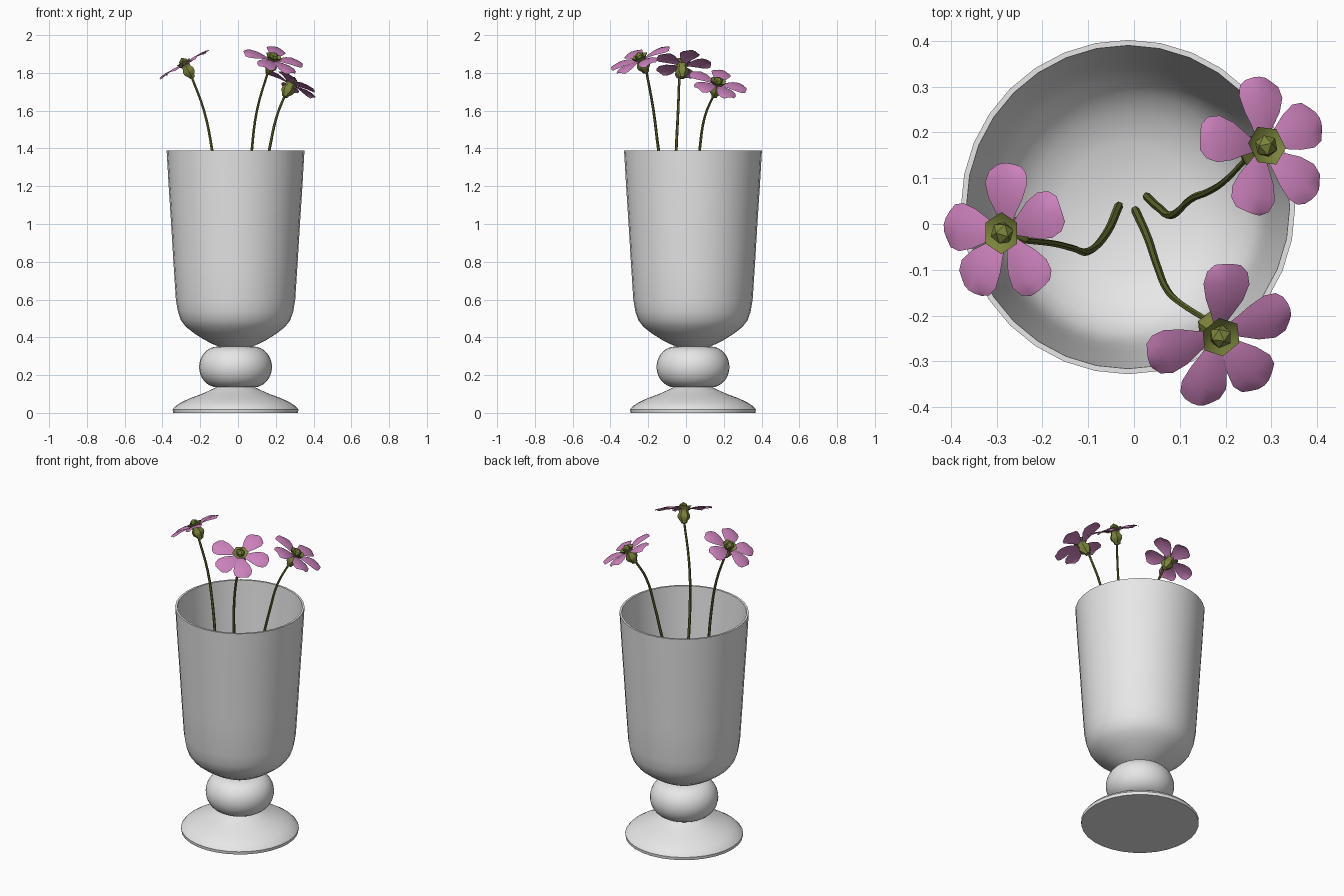
import bpy, bmesh, math
from mathutils import Vector

cube = bpy.data.objects.get("Cube")
if cube:
    bpy.data.objects.remove(cube, do_unlink=True)


def material(name, rgb):
    m = bpy.data.materials.new(name)
    m.use_nodes = True
    m.diffuse_color = (*rgb, 1)
    m.node_tree.nodes["Principled BSDF"].inputs["Base Color"].default_value = (*rgb, 1)
    return m


CERAMIC = material("pale_ceramic", (0.8, 0.8, 0.8))
PINK = material("petal_pink", (0.6, 0.22, 0.5))
GREEN = material("flower_green", (0.2, 0.23, 0.045))
STEM = material("stem_green", (0.12, 0.15, 0.03))


def finish(name, bm, mat, angle=0.8):
    mesh = bpy.data.meshes.new(name)
    bm.to_mesh(mesh)
    bm.free()
    obj = bpy.data.objects.new(name, mesh)
    bpy.context.collection.objects.link(obj)
    mesh.materials.append(mat)
    smooth(obj, angle)
    return obj


def smooth(obj, angle):
    bpy.ops.object.select_all(action="DESELECT")
    obj.select_set(True)
    bpy.context.view_layer.objects.active = obj
    bpy.ops.object.shade_smooth_by_angle(angle=angle)


def lathe(name, profile, centre, mat, sides=32):
    bm = bmesh.new()
    verts = [bm.verts.new((r, 0, z)) for r, z in profile]
    edges = [bm.edges.new(pair) for pair in zip(verts, verts[1:])]
    bmesh.ops.spin(bm, geom=verts + edges, cent=(0, 0, 0), axis=(0, 0, 1),
                   angle=math.tau, steps=sides)
    bmesh.ops.remove_doubles(bm, verts=bm.verts, dist=0.0005)
    bmesh.ops.recalc_face_normals(bm, faces=bm.faces)
    bmesh.ops.translate(bm, verts=bm.verts, vec=centre)
    return finish(name, bm, mat)


# Vase: foot, round knop and hollow bowl in one turned profile
foot = [(0, 0), (0.331, 0), (0.333, 0.018), (0.318, 0.036), (0.285, 0.057),
        (0.24, 0.078), (0.18, 0.1), (0.13, 0.122), (0.1, 0.137)]
knop = []
for i in range(1, 16):
    a = math.pi * (i / 16 - 0.5)
    knop.append((0.095 + 0.098 * math.cos(a), 0.243 + 0.108 * math.sin(a)))
bowl = [(0.09, 0.352), (0.12, 0.364), (0.165, 0.387), (0.22, 0.422), (0.262, 0.455),
        (0.289, 0.49), (0.305, 0.535), (0.316, 0.6), (0.329, 0.8), (0.341, 1.0),
        (0.354, 1.2), (0.365, 1.39)]
inside = [(r - 0.012, z + 0.012) for r, z in bowl[3:-1]]
lining = [(0.353, 1.39)] + inside[::-1] + [(0.14, 0.405), (0, 0.39)]
lathe("vase", foot + knop + bowl + lining, (-0.013, 0.037, 0), CERAMIC)


def stem(name, points):
    curve = bpy.data.curves.new(name, "CURVE")
    curve.dimensions = "3D"
    curve.bevel_depth = 0.008
    curve.bevel_resolution = 1
    curve.resolution_u = 4
    curve.use_fill_caps = True
    spline = curve.splines.new("BEZIER")
    spline.bezier_points.add(len(points) - 1)
    for i, (bp, co) in enumerate(zip(spline.bezier_points, points)):
        bp.co = co
        bp.handle_left_type = bp.handle_right_type = "AUTO"
        bp.radius = 1.2 - 0.4 * i / (len(points) - 1)
    obj = bpy.data.objects.new(name, curve)
    bpy.context.collection.objects.link(obj)
    curve.materials.append(STEM)
    bpy.ops.object.select_all(action="DESELECT")
    obj.select_set(True)
    bpy.context.view_layer.objects.active = obj
    bpy.ops.object.convert(target="MESH")
    smooth(obj, 1.0)


# Petal outline: (fraction of length, half width)
PETAL = [(0.12, 0.012), (0.3, 0.026), (0.5, 0.043), (0.72, 0.053), (0.88, 0.047), (0.97, 0.03)]


def petals(name, centre, normal, headings, length):
    bm = bmesh.new()
    for heading in headings:
        a = math.radians(heading)
        out = Vector((math.cos(a), math.sin(a), 0))
        out.z = -normal.dot(out) / normal.z
        out.normalize()
        side = normal.cross(out)
        rows = []
        for t, half in PETAL:
            row = []
            for s in (-1, -0.5, 0, 0.5, 1):
                along = length * (t + 0.04 * (1 - s * s) * t)
                lift = 0.022 * math.sin(t * 2.4) - 0.01 * s * s * t
                p = centre + out * along + side * half * s + normal * lift
                row.append(bm.verts.new(p))
            rows.append(row)
        for low, high in zip(rows, rows[1:]):
            for j in range(4):
                bm.faces.new((low[j], high[j], high[j + 1], low[j + 1]))
    bmesh.ops.recalc_face_normals(bm, faces=bm.faces)
    finish(name, bm, PINK)


def flower_core(name, centre, normal):
    # Bulb and flared cup below the petals, small dome above
    turn = normal.to_track_quat("Z", "Y").to_matrix()
    profile = [(0, -0.075), (0.017, -0.07), (0.02, -0.058), (0.034, -0.042),
               (0.036, -0.025), (0.026, -0.008), (0.03, 0.01), (0.046, 0.027),
               (0.03, 0.016), (0, 0.012)]
    cup = lathe(name + "_calyx", profile, (0, 0, 0), GREEN, 6)
    bm = bmesh.new()
    bmesh.ops.create_icosphere(bm, subdivisions=1, radius=0.026)
    bmesh.ops.translate(bm, verts=bm.verts, vec=(0, 0, 0.024))
    dome = finish(name + "_dome", bm, GREEN, 0.4)
    for obj in (cup, dome):
        obj.matrix_world = turn.to_4x4()
        obj.location = centre


# Flowers: centre, facing direction, petal headings, petal length, stem path
FLOWERS = {
    "left_flower": ((-0.276, -0.02, 1.835), (-0.58, 0, 1), (88, 24, -58, -122, 172), 0.152,
                    [(-0.033, 0.04, 0.45), (-0.06, -0.02, 0.75), (-0.1, -0.06, 1.08),
                     (-0.137, -0.052, 1.39), (-0.18, -0.042, 1.6), (-0.25, -0.035, 1.79)]),
    "front_flower": ((0.182, -0.237, 1.865), (0.34, -0.42, 1), (82, 20, -48, -107, -162), 0.166,
                     [(0.003, 0.03, 0.45), (0.03, -0.03, 0.75), (0.05, -0.09, 1.08),
                      (0.073, -0.145, 1.39), (0.1, -0.172, 1.6), (0.163, -0.212, 1.82)]),
    "back_flower": ((0.278, 0.165, 1.735), (0.52, 0.26, 1), (94, 28, -43, -103, 170), 0.156,
                    [(0.028, 0.06, 0.45), (0.055, 0.035, 0.75), (0.085, 0.02, 1.0),
                     (0.125, 0.055, 1.2), (0.165, 0.072, 1.39), (0.205, 0.1, 1.57),
                     (0.252, 0.15, 1.69)]),
}
for name, (centre, facing, headings, length, path) in FLOWERS.items():
    centre, normal = Vector(centre), Vector(facing).normalized()
    petals(name + "_petals", centre, normal, headings, length)
    flower_core(name, centre, normal)
    stem(name + "_stem", path)
